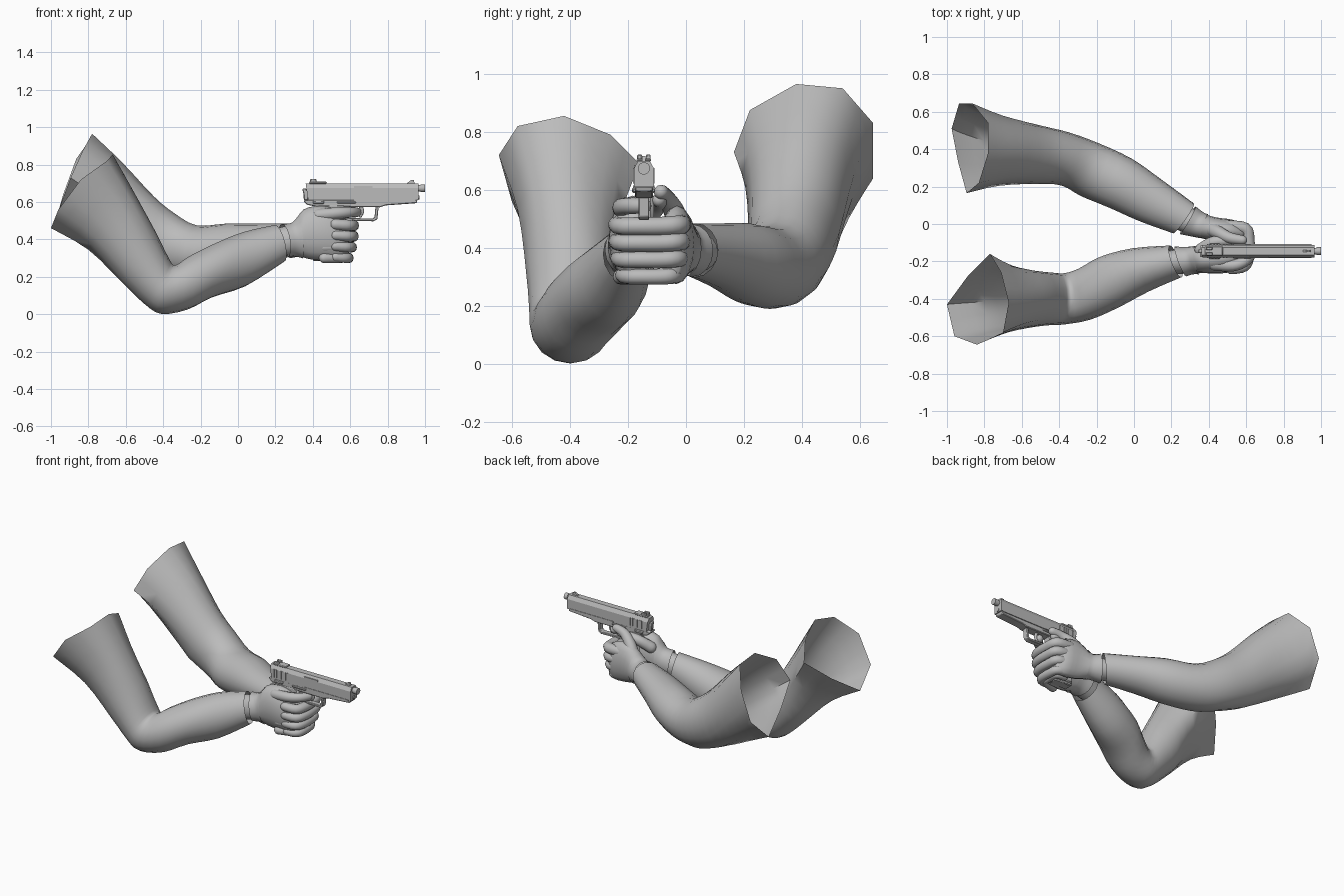
import bpy, bmesh, math
from mathutils import Vector

cube = bpy.data.objects.get("Cube")
if cube:
    bpy.data.objects.remove(cube, do_unlink=True)

grey = bpy.data.materials.new("plain_grey")
grey.use_nodes = True
grey.diffuse_color = (0.5, 0.5, 0.5, 1)
grey.node_tree.nodes["Principled BSDF"].inputs["Base Color"].default_value = (0.5, 0.5, 0.5, 1)
GUN_Y = -0.145


def finish(name, bm, angle=50, bevel=0):
    bmesh.ops.recalc_face_normals(bm, faces=bm.faces)
    mesh = bpy.data.meshes.new(name)
    bm.to_mesh(mesh)
    bm.free()
    mesh.materials.append(grey)
    mesh.shade_smooth()
    mesh.set_sharp_from_angle(angle=math.radians(angle))
    ob = bpy.data.objects.new(name, mesh)
    bpy.context.collection.objects.link(ob)
    if bevel:
        mod = ob.modifiers.new("edge_bevel", "BEVEL")
        mod.width, mod.segments = bevel, 1
    return ob


def refine(rows, steps):
    """Smoothly interpolate rows of numbers."""
    out, last = [], len(rows) - 1
    for i in range(last):
        quad = [rows[max(0, min(last, i + k))] for k in (-1, 0, 1, 2)]
        for s in range(steps):
            t = s / steps
            out.append([0.5 * (2 * b + (c - a) * t + (2 * a - 5 * b + 4 * c - d) * t ** 2
                               + (3 * b - a - 3 * c + d) * t ** 3) for a, b, c, d in zip(*quad)])
    return out + [list(rows[last])]


def skin(name, rings, caps, angle=60):
    bm = bmesh.new()
    loops = [[bm.verts.new(p) for p in ring] for ring in rings]
    for a, b in zip(loops, loops[1:]):
        for i in range(len(a)):
            j = (i + 1) % len(a)
            bm.faces.new((a[i], a[j], b[j], b[i]))
    if caps:
        bm.faces.new(loops[0])
        bm.faces.new(loops[-1])
    return finish(name, bm, angle)


def limb(name, rows, opening=None, caps=False, steps=3, sides=16):
    """Rows hold top x, top z, bottom x, bottom z, centre y, half width y, side lean x.
    An opening of eight corners reshapes the first ring and fades out along the limb."""
    rings = []
    for tx, tz, bx, bz, yc, sy, sx in refine(rows, steps):
        mid = Vector(((tx + bx) / 2, yc, (tz + bz) / 2))
        up = Vector(((tx - bx) / 2, 0, (tz - bz) / 2))
        side = Vector((sx, sy, 0))
        angles = [math.tau * i / sides for i in range(sides)]
        rings.append([mid + up * math.cos(a) + side * math.sin(a) for a in angles])
    if opening:
        corners = [Vector(p) for p in opening]
        rim = []
        for a, b in zip(corners, corners[1:] + corners[:1]):
            rim += [a, (a + b) / 2]
        shift = [p - q for p, q in zip(rim, rings[0])]
        for n in range(2 * steps):
            fade = 1 - n / (2 * steps)
            rings[n] = [p + d * fade for p, d in zip(rings[n], shift)]
    return skin(name, rings, caps)


def tube(name, points, r0, r1, steps=4, sides=12):
    """Round-ended tube along a path, tapering from r0 to r1."""
    path = [Vector(p) for p in refine(points, steps)]
    n = len(path) - 1
    stations = []
    for i, p in enumerate(path):
        tan = (path[min(i + 1, n)] - path[max(i - 1, 0)]).normalized()
        stations.append((p, tan, r0 + (r1 - r0) * i / n))
    first, final = stations[0], stations[-1]
    dome = [math.radians(a) for a in (78, 52, 26)]
    start = [(first[0] - first[1] * r0 * math.sin(a), first[1], r0 * math.cos(a)) for a in dome]
    end = [(final[0] + final[1] * r1 * math.sin(a), final[1], r1 * math.cos(a)) for a in reversed(dome)]
    rings = []
    for p, tan, r in start + stations + end:
        ref = Vector((0, 0, 1)) if abs(tan.z) < 0.9 else Vector((0, 1, 0))
        u = tan.cross(ref).normalized()
        v = u.cross(tan)
        rings.append([p + r * (u * math.cos(math.tau * i / sides) + v * math.sin(math.tau * i / sides))
                      for i in range(sides)])
    return skin(name, rings, True)


def plate(name, profile, half, y=GUN_Y, bevel=0.004):
    """Side profile in x and z, extruded across y."""
    bm = bmesh.new()
    rings = [[bm.verts.new((x, y + s * half, z)) for x, z in profile] for s in (-1, 1)]
    for ring in rings:
        bm.faces.new(ring)
    for i in range(len(profile)):
        j = (i + 1) % len(profile)
        bm.faces.new((rings[0][i], rings[0][j], rings[1][j], rings[1][i]))
    return finish(name, bm, 30, bevel)


def block(name, x0, x1, z0, z1, half, y=GUN_Y, bevel=0):
    return plate(name, [(x0, z0), (x1, z0), (x1, z1), (x0, z1)], half, y, bevel)


def rod(name, x0, x1, z, r, sides=20):
    rings = [[(x, GUN_Y + r * math.cos(math.tau * i / sides), z + r * math.sin(math.tau * i / sides))
              for i in range(sides)] for x in (x0, x1)]
    return skin(name, rings, True, 40)


# Sleeved arms, open at the shoulder
limb("right_arm", [
    (-.67, .855, -1, .46, -.41, .24, .03), (-.56, .66, -.80, .345, -.405, .178, .01),
    (-.44, .44, -.62, .17, -.40, .15, 0), (-.37, .30, -.50, .055, -.40, .14, 0),
    (-.335, .262, -.41, .002, -.40, .137, 0), (-.26, .31, -.27, .025, -.375, .137, -.03),
    (-.12, .38, -.14, .09, -.31, .135, -.05), (.03, .44, .04, .15, -.245, .115, -.045),
    (.20, .478, .245, .28, -.20, .085, -.03)],
    opening=[(-.67, -.42, .855), (-.71, -.26, .79), (-.77, -.16, .69), (-.89, -.28, .57),
             (-1, -.43, .46), (-.96, -.60, .56), (-.84, -.645, .72), (-.70, -.58, .82)])
limb("left_arm", [
    (-.78, .96, -.97, .49, .41, .24, 0), (-.62, .81, -.80, .40, .395, .188, 0),
    (-.45, .63, -.57, .28, .372, .157, 0), (-.34, .54, -.39, .21, .347, .142, .02),
    (-.22, .475, -.25, .19, .29, .14, .05), (-.06, .485, -.08, .208, .217, .131, .06),
    (.10, .485, .08, .26, .125, .11, .06), (.28, .485, .25, .30, .03, .08, .055)],
    opening=[(-.78, .38, .965), (-.78, .54, .95), (-.865, .645, .83), (-.935, .645, .64),
             (-.975, .51, .50), (-.94, .33, .61), (-.895, .165, .73), (-.83, .22, .875)])

# Gloved palms
limb("right_palm", [
    (.16, .45, .18, .30, -.21, .06, -.03), (.29, .485, .30, .315, -.195, .068, -.02),
    (.35, .56, .38, .295, -.19, .072, 0), (.45, .58, .47, .285, -.185, .08, 0),
    (.54, .55, .55, .285, -.18, .07, 0), (.59, .49, .59, .31, -.17, .05, 0)], caps=True)
limb("left_palm", [
    (.23, .45, .21, .32, .05, .06, .04), (.33, .467, .34, .315, .0, .059, .03),
    (.42, .54, .44, .285, -.027, .062, .01), (.52, .54, .54, .275, -.035, .057, 0),
    (.59, .50, .595, .29, -.052, .037, 0)], caps=True)

# Glove cuffs inside the sleeves
limb("right_cuff", [(.235, .483, .262, .305, -.20, .08, -.03), (.287, .489, .303, .309, -.196, .073, -.02),
                    (.325, .53, .347, .299, -.193, .076, -.01)])
limb("left_cuff", [(.295, .482, .28, .30, .02, .074, .042), (.335, .477, .345, .31, -.002, .065, .03),
                   (.37, .50, .38, .299, -.012, .064, .02)])

# Four wrapped fingers on each hand, the lower ones shorter
for i in range(4):
    z, r = .475 - .058 * i, .034 - .0015 * i
    d = -(0, 0, .008, .024)[i]
    e = (0, 0, .005, .02)[i]
    tube(f"left_finger_{i + 1}", [(.50, -.015 - e, z + .006), (.595 + d, -.025 - e, z + .004), (.613 + d, -.09, z),
                                  (.613 + d, -.17, z), (.59 + d, -.225 + e, z), (.52, -.24 + e, z + .005)],
         r, r - .005)
    tube(f"right_finger_{i + 1}", [(.46, -.225, z), (.55, -.215 + e, z), (.575 + d, -.15, z),
                                   (.55, -.09, z), (.49, -.08, z)], r - .002, r - .006)

# Trigger finger and thumbs
tube("right_index_finger", [(.43, -.215, .53), (.53, -.222, .54), (.60, -.195, .545), (.635, -.145, .545)], .034, .026)
tube("right_thumb", [(.36, -.14, .50), (.42, -.10, .545), (.49, -.09, .56), (.56, -.093, .565)], .037, .024)
tube("left_thumb", [(.405, -.02, .47), (.45, -.045, .535), (.51, -.074, .577), (.58, -.086, .593)], .041, .025)

# Pistol slide with chamfered top
section = [(-.034, .61), (.034, .61), (.034, .675), (.02, .70), (-.02, .70), (-.034, .675)]
skin("slide", [[(x + (z - .61) * lean, GUN_Y + y, z) for y, z in section]
               for x, lean in ((.375, -.15), (.965, 0))], True, 20)
# Frame, grip and magazine base
plate("frame", [(.35, .605), (.37, .585), (.42, .575), (.76, .572), (.79, .582), (.955, .594), (.96, .612), (.36, .612)], .031)
plate("grip", [(.42, .59), (.58, .59), (.56, .50), (.525, .30), (.39, .30), (.41, .45)], .034, bevel=.012)
block("magazine_base", .40, .53, .285, .305, .03, bevel=.005)
for s, side in ((-1, "right"), (1, "left")):
    y = GUN_Y + s * .033
    for i in range(7):
        block(f"{side}_slide_rib_{i + 1}", .39 + i * .017, .398 + i * .017, .622, .676, .004, y)
    block(f"{side}_frame_rail", .62, .95, .606, .616, .004, y)
    block(f"{side}_slide_stop", .53, .63, .592, .604, .006, y, .003)
    block(f"{side}_safety_lever", .40, .46, .59, .608, .008, y, .004)
    block(f"{side}_rear_sight_post", .385, .42, .70, .722, .008, GUN_Y + s * .015, .003)
block("ejection_port", .62, .72, .655, .685, .004, GUN_Y - .031)
block("rear_sight_base", .38, .475, .697, .709, .025, bevel=.004)
plate("front_sight", [(.90, .698), (.945, .698), (.94, .717), (.925, .717)], .006, bevel=0)
plate("hammer", [(.375, .61), (.375, .655), (.36, .675), (.343, .67), (.35, .645), (.352, .61)], .011)

# Barrel muzzle and guide rod
rod("barrel", .90, .985, .674, .018)
rod("muzzle_collar", .975, 1.0, .674, .021)
rod("guide_rod", .94, .97, .625, .011)

# Trigger and its guard
tube("trigger", [(.655, GUN_Y, .58), (.665, GUN_Y, .55), (.655, GUN_Y, .525)], .011, .008)
plate("trigger_guard", [(.56, .50), (.725, .497), (.745, .508), (.752, .575), (.735, .575),
                        (.73, .52), (.72, .512), (.56, .515)], .018, bevel=.003)
